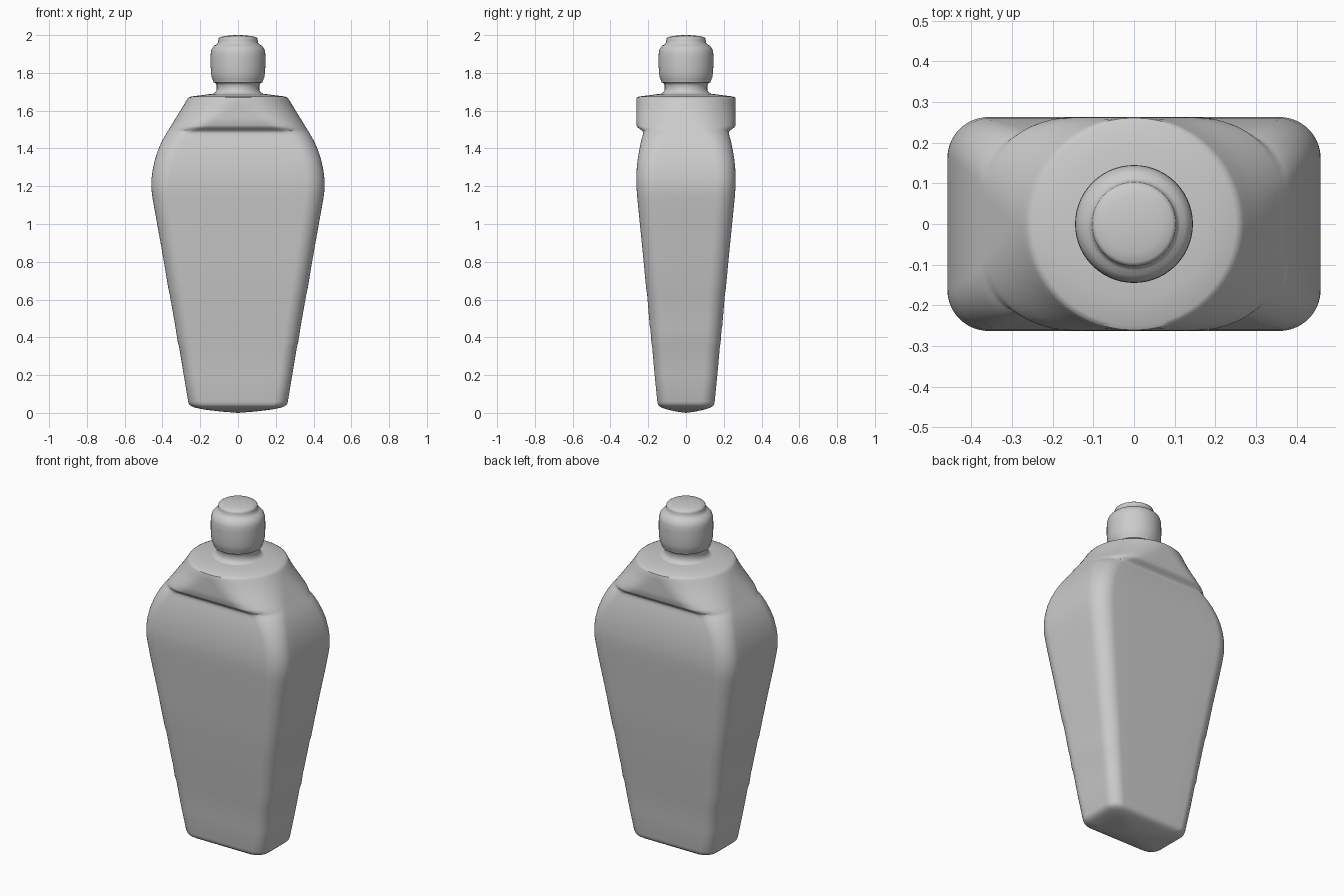
import bpy, bmesh, math

ARC = 14   # steps per rounded corner
FLAT = 6   # steps per straight side


def ring_points(rx, ry, r):
    """Rounded rectangle; becomes a circle when rx == ry == r."""
    r = min(r, rx, ry)
    pts = []
    for k in range(4):
        sx, sy = ((1, 1), (-1, 1), (-1, -1), (1, -1))[k]
        cx, cy = sx * (rx - r), sy * (ry - r)
        for i in range(ARC + 1):
            a = (k + i / ARC) * math.pi / 2
            pts.append((cx + r * math.cos(a), cy + r * math.sin(a)))
        # points along the straight run to the next corner
        nx, ny = ((-1, 1), (-1, -1), (1, -1), (1, 1))[k]
        a = (k + 1) * math.pi / 2
        ex, ey = nx * (rx - r) + r * math.cos(a), ny * (ry - r) + r * math.sin(a)
        px, py = pts[-1]
        for i in range(1, FLAT):
            t = i / FLAT
            pts.append((px + (ex - px) * t, py + (ey - py) * t))
    return pts


def loft(name, sections, bottom_z, top_z, angle=40):
    """Skin (z, half width, half depth, corner radius) sections, closed at both ends."""
    bm = bmesh.new()
    rings = [[bm.verts.new((x, y, z)) for x, y in ring_points(rx, ry, r)]
             for z, rx, ry, r in sections]
    n = len(rings[0])
    for lo, hi in zip(rings, rings[1:]):
        for i in range(n):
            j = (i + 1) % n
            bm.faces.new((lo[i], lo[j], hi[j], hi[i]))
    bot = bm.verts.new((0, 0, bottom_z))
    top = bm.verts.new((0, 0, top_z))
    for i in range(n):
        j = (i + 1) % n
        bm.faces.new((bot, rings[0][j], rings[0][i]))
        bm.faces.new((top, rings[-1][i], rings[-1][j]))
    bmesh.ops.remove_doubles(bm, verts=bm.verts, dist=1e-5)
    bmesh.ops.recalc_face_normals(bm, faces=bm.faces)
    mesh = bpy.data.meshes.new(name)
    bm.to_mesh(mesh)
    bm.free()
    obj = bpy.data.objects.new(name, mesh)
    bpy.context.collection.objects.link(obj)
    bpy.ops.object.select_all(action='DESELECT')
    obj.select_set(True)
    bpy.context.view_layer.objects.active = obj
    bpy.ops.object.shade_smooth_by_angle(angle=math.radians(angle))
    return obj


# Tapered body, overhanging front/back ledge, conical shoulder to a round top
body = [
    (0.007, 0.09, 0.05, 0.03),
    (0.018, 0.18, 0.10, 0.05),
    (0.028, 0.228, 0.13, 0.06),
    (0.036, 0.248, 0.142, 0.065),
    (0.046, 0.259, 0.149, 0.07),
    (0.06, 0.264, 0.152, 0.07),
    (0.20, 0.287, 0.166, 0.07),
    (0.35, 0.312, 0.179, 0.075),
    (0.37, 0.318, 0.183, 0.075),
    (0.44, 0.329, 0.188, 0.08),
    (0.46, 0.332, 0.192, 0.08),
    (0.63, 0.362, 0.206, 0.085),
    (0.66, 0.369, 0.211, 0.085),
    (0.85, 0.401, 0.229, 0.09),
    (1.05, 0.437, 0.249, 0.095),
    (1.14, 0.453, 0.258, 0.10),
    (1.19, 0.459, 0.262, 0.10),
    (1.24, 0.458, 0.263, 0.10),
    (1.29, 0.451, 0.261, 0.10),
    (1.34, 0.440, 0.256, 0.10),
    (1.39, 0.424, 0.248, 0.105),
    (1.43, 0.407, 0.240, 0.11),
    (1.46, 0.391, 0.232, 0.115),
    (1.475, 0.382, 0.228, 0.12),
    (1.485, 0.376, 0.227, 0.13),
    (1.493, 0.371, 0.231, 0.145),
    (1.503, 0.365, 0.245, 0.165),
    (1.512, 0.359, 0.256, 0.18),
    (1.522, 0.353, 0.262, 0.195),
    (1.56, 0.330, 0.263, 0.22),
    (1.60, 0.305, 0.263, 0.245),
    (1.64, 0.281, 0.263, 0.26),
    (1.66, 0.269, 0.263, 0.263),
    (1.669, 0.262, 0.261, 0.262),
    (1.675, 0.25, 0.25, 0.25),
    (1.682, 0.19, 0.19, 0.19),
    (1.689, 0.14, 0.14, 0.14),
]
loft("bottle_body", body, 0.0, 1.69)

# Round neck and cap: (z, radius)
neck = [
    (1.684, 0.15), (1.69, 0.132), (1.698, 0.12), (1.712, 0.113), (1.735, 0.113),
    (1.745, 0.118), (1.75, 0.13), (1.762, 0.133), (1.775, 0.139), (1.80, 0.143),
    (1.84, 0.145), (1.88, 0.145), (1.91, 0.144), (1.93, 0.138), (1.944, 0.126),
    (1.951, 0.114), (1.958, 0.106), (1.975, 0.104), (1.984, 0.103), (1.990, 0.094),
    (1.995, 0.07), (1.999, 0.035),
]
loft("neck_and_cap", [(z, r, r, r) for z, r in neck], 1.684, 2.0, 50)
